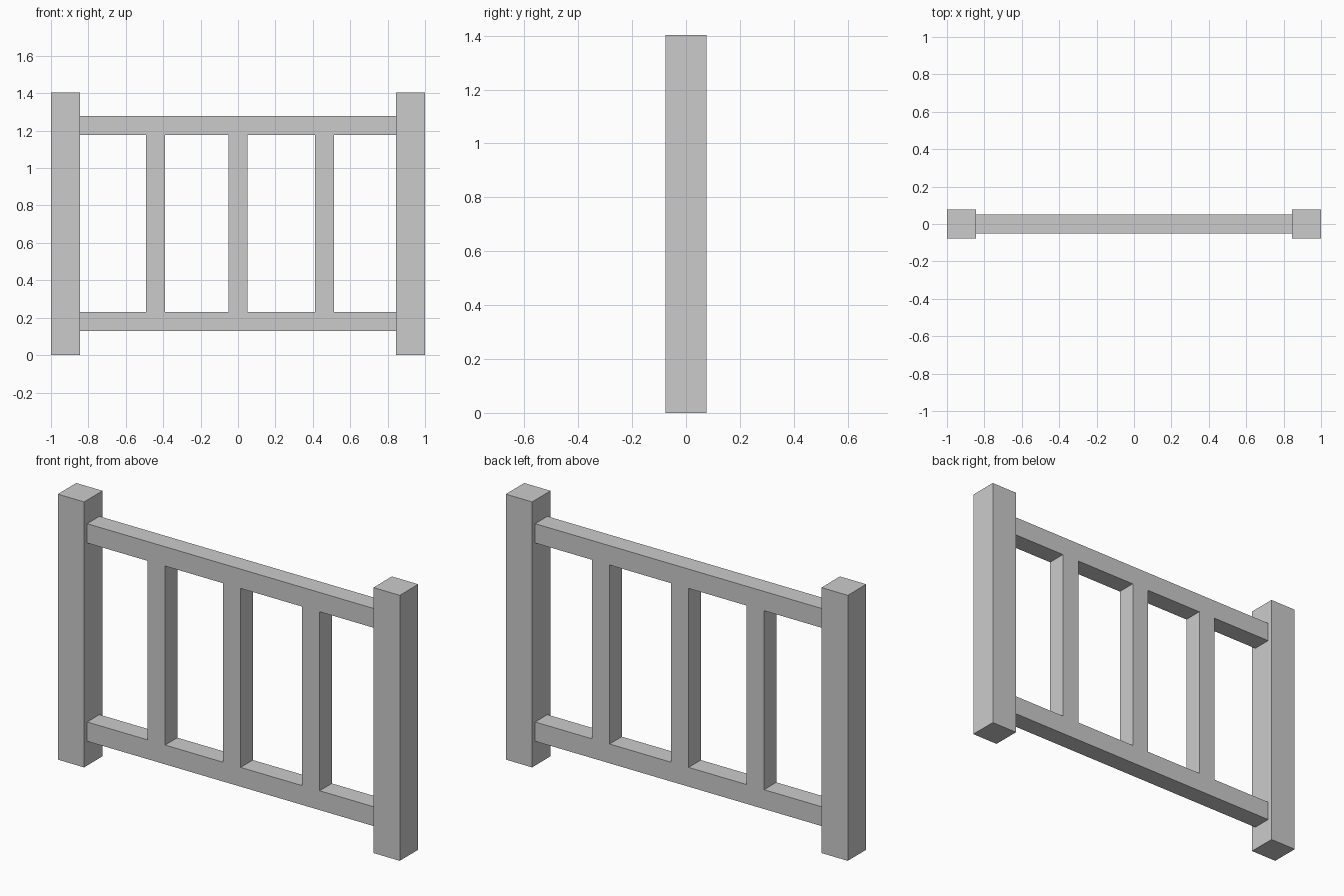
import bpy

if "Cube" in bpy.data.objects:
    bpy.data.objects.remove(bpy.data.objects["Cube"])


def box(name, x, y, z):
    """Box spanning the given (min, max) ranges."""
    bpy.ops.mesh.primitive_cube_add(size=1)
    ob = bpy.context.object
    ob.name = name
    spans = (x, y, z)
    ob.location = [(a + b) / 2 for a, b in spans]
    ob.scale = [b - a for a, b in spans]
    bpy.ops.object.transform_apply(location=True, rotation=False, scale=True)
    return ob


HEIGHT = 1.403
POST = 0.154       # post thickness
BAR = 0.102        # rail and baluster thickness
INNER = 1 - POST   # inner face of the posts
bar_y = (-BAR / 2, BAR / 2)

# End posts
for side, x in (("left", (-1, -INNER)), ("right", (INNER, 1))):
    box(f"{side}_post", x, (-POST / 2, POST / 2), (0, HEIGHT))

# Horizontal rails between the posts
low, high = 0.128, 1.176
for side, z in (("bottom", low), ("top", high)):
    box(f"{side}_rail", (-INNER, INNER), bar_y, (z, z + BAR))

# Upright balusters, flush with the rails and slightly unevenly spaced
for side, x in (("left", -0.441), ("middle", 0.0), ("right", 0.462)):
    box(f"{side}_baluster", (x - BAR / 2, x + BAR / 2), bar_y, (low + BAR, high))
